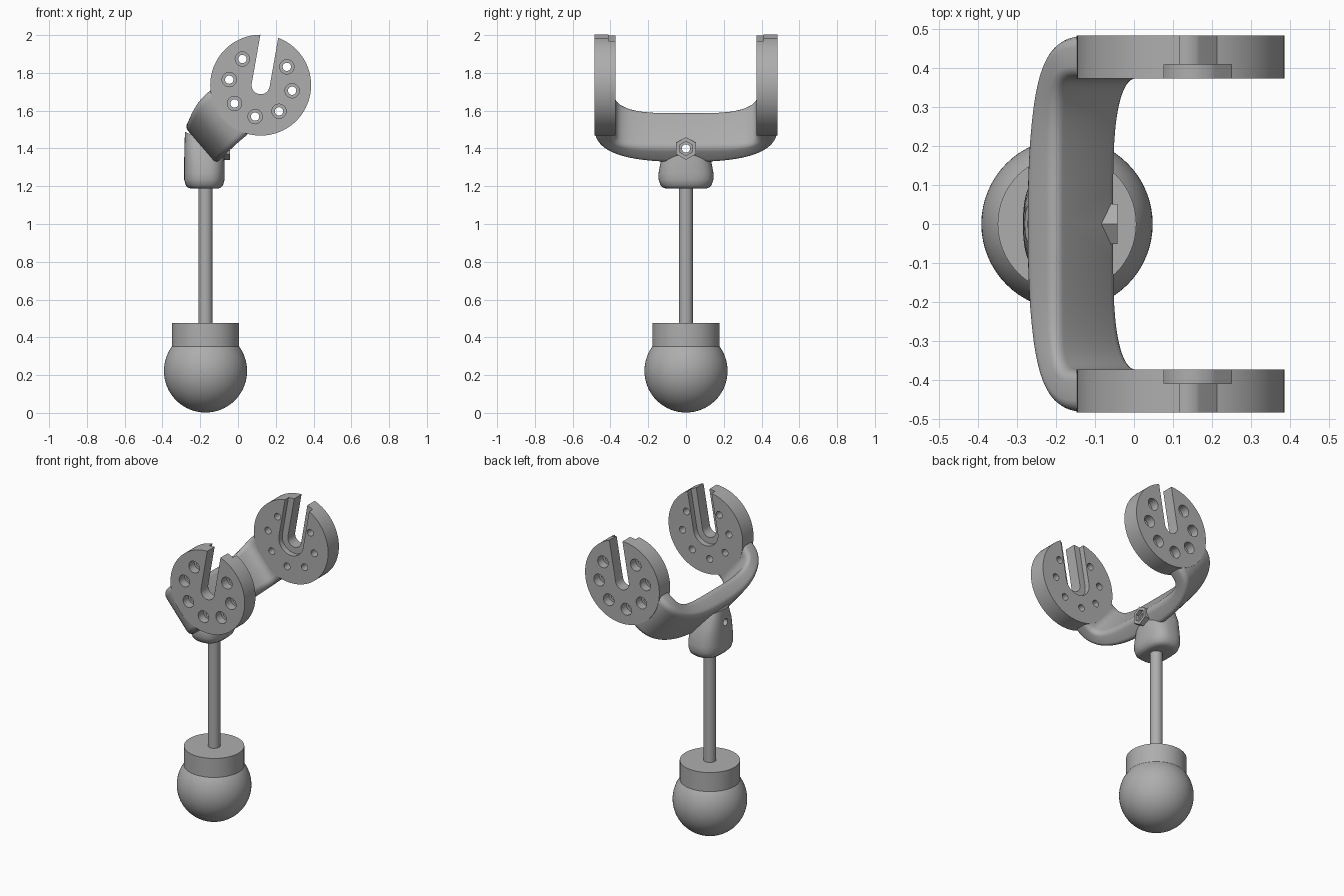
import bpy
import bmesh
from math import sin, cos, pi, radians
from mathutils import Vector, Matrix

if "Cube" in bpy.data.objects:
    bpy.data.objects.remove(bpy.data.objects["Cube"], do_unlink=True)

grey = bpy.data.materials.new("plain grey")
grey.use_nodes = True
grey.diffuse_color = (0.42, 0.42, 0.42, 1)
grey.node_tree.nodes["Principled BSDF"].inputs["Base Color"].default_value = grey.diffuse_color

STEM_X = -0.172
DISC = Vector((0.12, 0, 1.735))
ALONG = Vector((cos(radians(40)), 0, sin(radians(40))))   # yoke reach direction
ACROSS = Vector((-ALONG.z, 0, ALONG.x))                   # yoke band width direction


def make(name, bm):
    bmesh.ops.recalc_face_normals(bm, faces=bm.faces)
    mesh = bpy.data.meshes.new(name)
    bm.to_mesh(mesh)
    bm.free()
    mesh.materials.append(grey)
    ob = bpy.data.objects.new(name, mesh)
    bpy.context.collection.objects.link(ob)
    return ob


def activate(ob):
    bpy.ops.object.select_all(action='DESELECT')
    ob.select_set(True)
    bpy.context.view_layer.objects.active = ob


def apply_modifier(ob, kind, **settings):
    mod = ob.modifiers.new(kind, kind)
    for key, value in settings.items():
        setattr(mod, key, value)
    activate(ob)
    bpy.ops.object.modifier_apply(modifier=mod.name)


def cut(ob, cutter):
    apply_modifier(ob, 'BOOLEAN', operation='DIFFERENCE', solver='EXACT', object=cutter)


def smooth(ob, angle=35):
    activate(ob)
    bpy.ops.object.shade_smooth_by_angle(angle=radians(angle))


def loft(bm, rings):
    loops = [[bm.verts.new(p) for p in ring] for ring in rings]
    n = len(loops[0])
    for a, b in zip(loops, loops[1:]):
        for i in range(n):
            j = (i + 1) % n
            bm.faces.new((a[i], a[j], b[j], b[i]))
    bm.faces.new(loops[0])
    bm.faces.new(loops[-1])


def prism(bm, outline, y0, y1):
    loft(bm, [[(x, y, z) for x, z in outline] for y in (y0, y1)])


def circle(cx, cz, r, n):
    return [(cx + r * cos(2 * pi * i / n), cz + r * sin(2 * pi * i / n)) for i in range(n)]


def slot(half_width):
    # round-ended channel, open at the tilted top of the disc
    pts = [(half_width * cos(a), half_width * sin(a))
           for a in [pi + pi * i / 20 for i in range(21)]]
    pts += [(half_width, 0.4), (-half_width, 0.4)]
    t = radians(-10)
    return [(DISC.x + x * cos(t) - z * sin(t), DISC.z + x * sin(t) + z * cos(t)) for x, z in pts]


def x_cylinder(name, r, sides, x0, x1, z):
    bm = bmesh.new()
    ring = [(r * sin(2 * pi * i / sides), z + r * cos(2 * pi * i / sides)) for i in range(sides)]
    loft(bm, [[(x, y, zz) for y, zz in ring] for x in (x0, x1)])
    return make(name, bm)


# Ball foot, collar and rod
def revolve(name, profile, n=64):
    bm = bmesh.new()
    loft(bm, [[(STEM_X + r * cos(2 * pi * i / n), r * sin(2 * pi * i / n), z) for i in range(n)]
              for r, z in profile])
    ob = make(name, bm)
    smooth(ob)


bm = bmesh.new()
bmesh.ops.create_uvsphere(bm, u_segments=64, v_segments=40, radius=0.22,
                          matrix=Matrix.Translation((STEM_X, 0, 0.222)))
smooth(make("ball_foot", bm))
revolve("ball_collar", [(0.178, 0.3), (0.178, 0.475)])
revolve("rod", [(0.037, 0.45), (0.037, 1.25)], 32)

# Slotted disc with seven stepped holes, mirrored to both sides
INNER, OUTER = 0.373, 0.484
bm = bmesh.new()
prism(bm, circle(DISC.x, DISC.z, 0.267, 96), INNER, OUTER)
rim = [e for e in bm.edges if abs(e.verts[0].co.y - e.verts[1].co.y) < 0.001]
bmesh.ops.bevel(bm, geom=rim, offset=0.012, segments=3, profile=0.5, affect='EDGES')
discs = make("slotted_discs", bm)

through, steps = bmesh.new(), bmesh.new()
prism(through, slot(0.048), 0.2, 0.6)
prism(steps, slot(0.088), 0.2, INNER + 0.036)
for k in range(1, 8):
    a = radians(80 + 45 * k)
    x, z = DISC.x + 0.169 * cos(a), DISC.z + 0.169 * sin(a)
    prism(through, circle(x, z, 0.022, 24), 0.2, 0.6)
    prism(steps, circle(x, z, 0.038, 28), OUTER - 0.055, 0.6)
for cutter in (make("through_cutter", through), make("step_cutter", steps)):
    cut(discs, cutter)
    bpy.data.objects.remove(cutter)
apply_modifier(discs, 'MIRROR', use_axis=(False, True, False), use_mirror_merge=False)
smooth(discs)


# Curved yoke band joining the discs: rounded section swept along a U
def bow(t, half, depth, power):
    s = sin(t)
    y = half * abs(s) ** (2 / power) * (1 if s >= 0 else -1)
    return Vector((y, -0.215 - depth * max(cos(t), 0) ** (2 / power)))


def mix(a, b, f):
    return a + (b - a) * f


section = []
for cs, cv, start in ((0.72, 0.88, 0), (0.28, 0.88, 90), (0.28, 0.12, 180), (0.72, 0.12, 270)):
    for i in range(6):
        a = radians(start + 18 * i)
        section.append((cs + 0.28 * cos(a), cv + 0.12 * sin(a)))

rings = []
STEPS = 60
for k in range(STEPS + 1):
    t = -pi / 2 + pi * k / STEPS
    outer, inner = bow(t, 0.483, 0.235, 2.5), bow(t, 0.375, 0.118, 4)
    side = (abs(outer.x) / 0.483) ** 3
    ring = []
    for s, v in section:
        y, u = mix(outer, inner, s)
        low = mix(mix(-0.172, -0.145, s), -0.155, side)
        high = mix(mix(0.095, 0.104, s), 0.15, side)
        ring.append(DISC + ALONG * u + ACROSS * mix(low, high, v) + Vector((0, y, 0)))
    rings.append(ring)
bm = bmesh.new()
loft(bm, rings)
yoke = make("yoke_band", bm)

# Rounded hub under the yoke, its top slanting up to the rear
levels = [(1.187, 0.66, 0.70, 0), (1.192, 0.80, 0.83, 0), (1.205, 0.92, 0.93, 0),
          (1.235, 1, 1, 0), (1.27, 1, 1, 0), (1.30, 1, 0.95, 0.1),
          (1.34, 0.99, 0.86, 0.3), (1.39, 0.96, 0.6, 0.47)]
rings = []
for z, sx, sy, slant in levels:
    ring = []
    for i in range(48):
        c, s = cos(2 * pi * i / 48), sin(2 * pi * i / 48)
        x = 0.107 * sx * abs(c) ** 0.75 * (1 if c > 0 else -1)
        y = 0.145 * sy * abs(s) ** 0.75 * (1 if s > 0 else -1)
        ring.append((-0.178 + x, y, z + slant * (0.107 - x)))
    rings.append(ring)
bm = bmesh.new()
loft(bm, rings)
hub = make("hub", bm)

# Hexagonal nut with a socket and a bore running through the hub
NUT_Z = 1.4
nut = x_cylinder("hex_nut", 0.06, 6, -0.18, -0.042, NUT_Z)
bore = x_cylinder("bore_cutter", 0.022, 24, -0.5, 0.2, NUT_Z)
socket = x_cylinder("socket_cutter", 0.038, 6, -0.065, 0.2, NUT_Z)
for part in (yoke, hub, nut):
    cut(part, bore)
    cut(part, socket)
    smooth(part, 40)
for cutter in (bore, socket):
    bpy.data.objects.remove(cutter)
